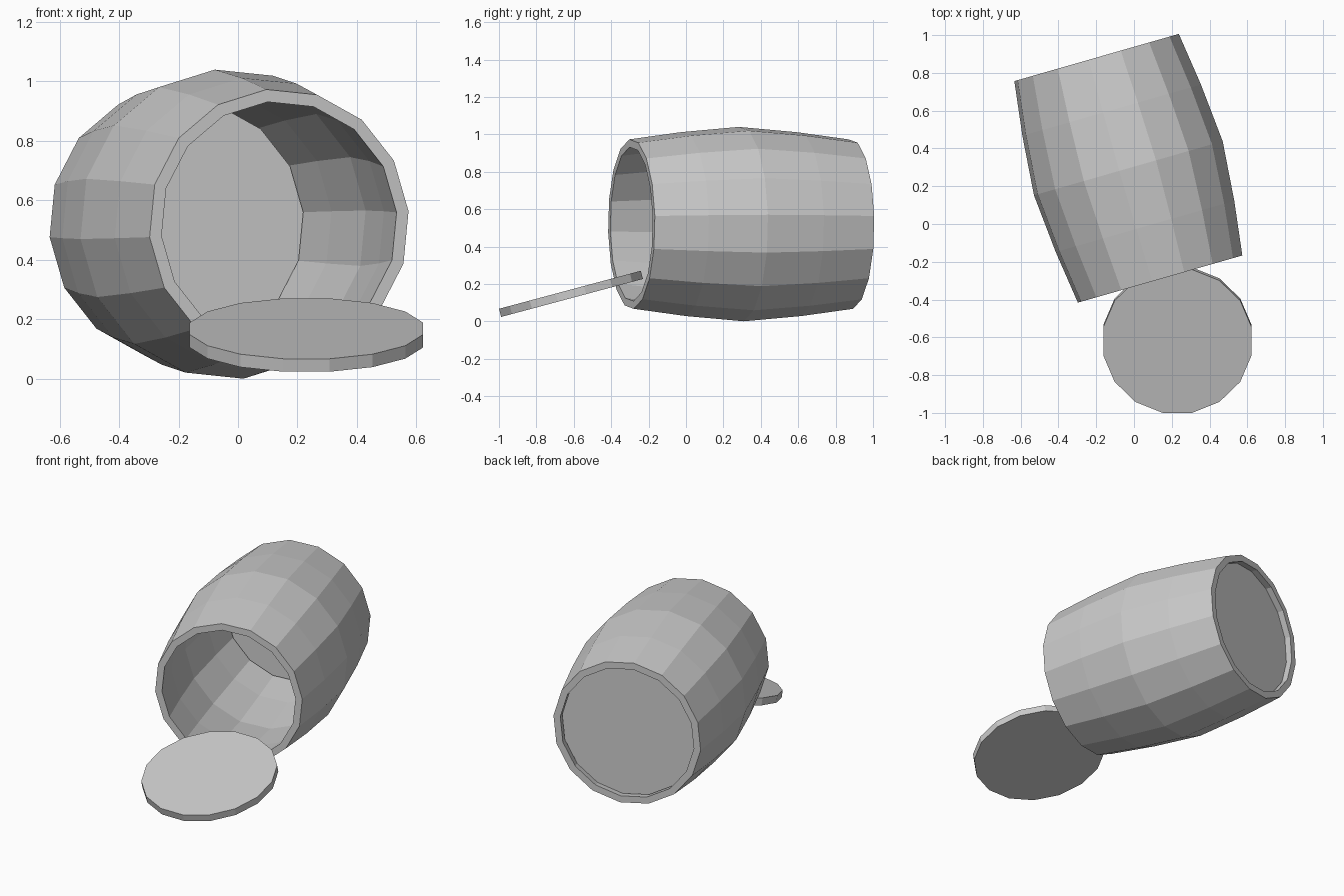
import bpy, bmesh
from math import sin, cos, pi, radians

if "Cube" in bpy.data.objects:
    bpy.data.objects.remove(bpy.data.objects["Cube"])

SIDES = 16


def finish(bm, name, loc, rot):
    bmesh.ops.recalc_face_normals(bm, faces=bm.faces[:])
    mesh = bpy.data.meshes.new(name)
    bm.to_mesh(mesh)
    bm.free()
    ob = bpy.data.objects.new(name, mesh)
    bpy.context.collection.objects.link(ob)
    ob.location = loc
    ob.rotation_euler = rot
    return ob


def lathe_y(name, profile, roll, loc, rot, closed=False):
    """Spin (radius, along) points around the local y axis; cap or close."""
    bm = bmesh.new()
    rings = []
    for r, t in profile:
        angs = [2 * pi * i / SIDES + roll for i in range(SIDES)]
        rings.append([bm.verts.new((r * sin(a), t, r * cos(a))) for a in angs])
    pairs = list(zip(rings, rings[1:]))
    if closed:
        pairs.append((rings[-1], rings[0]))
    else:
        bm.faces.new(rings[0])
        bm.faces.new(rings[-1])
    for a, b in pairs:
        for i in range(SIDES):
            j = (i + 1) % SIDES
            bm.faces.new((a[i], a[j], b[j], b[i]))
    return finish(bm, name, loc, rot)


# Barrel lying on its side, turned 16 degrees
centre = (-0.03, 0.295, 0.52)
turn = (0, 0, radians(16))
roll = radians(-5.5)
wall = 0.042
outer = [(0.455, -0.61), (0.494, -0.32), (0.522, 0), (0.494, 0.32), (0.455, 0.61)]
inner = [(r - wall, t) for r, t in reversed(outer)]
lathe_y("barrel_wall", outer + inner, roll, centre, turn, closed=True)

# Recessed bottom disc at the rear end
lathe_y("barrel_bottom", [(0.415, 0.535), (0.415, 0.57)], roll, centre, turn)

# Loose lid leaning against the open rim
lathe_y("lid", [(0.4, -0.0225), (0.4, 0.0225)], pi / SIDES,
        (0.23, -0.615, 0.147), (radians(90 + 15), 0, 0))
